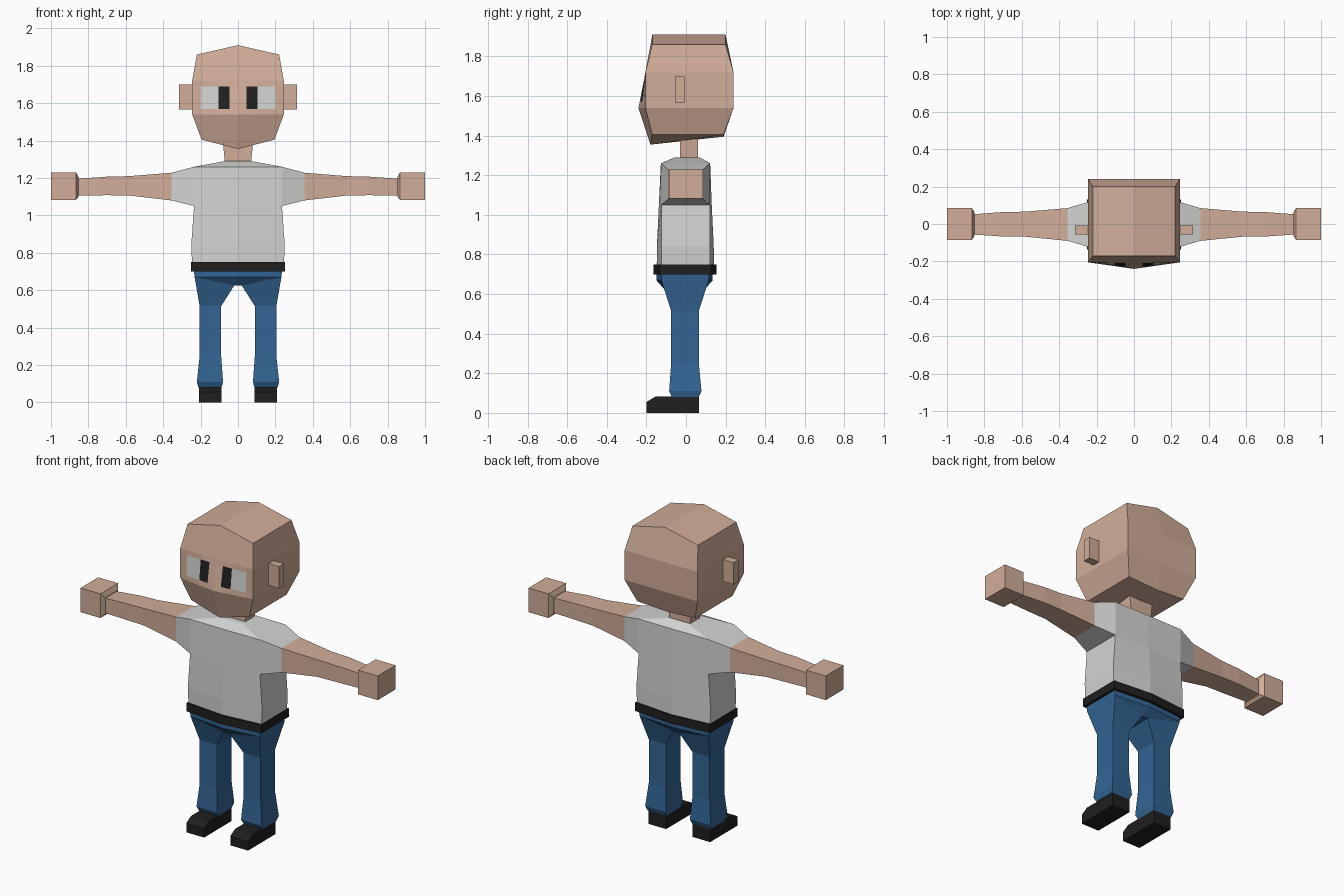
import bpy, bmesh
from mathutils import Matrix

if "Cube" in bpy.data.objects:
    bpy.data.objects.remove(bpy.data.objects["Cube"])


def material(name, color):
    m = bpy.data.materials.new(name)
    m.diffuse_color = (*color, 1)
    m.use_nodes = True
    m.node_tree.nodes["Principled BSDF"].inputs["Base Color"].default_value = m.diffuse_color
    return m


SKIN = material("skin", (0.64, 0.42, 0.32))
SHIRT = material("light_grey", (0.65, 0.65, 0.64))
JEANS = material("denim_blue", (0.033, 0.13, 0.295))
BLACK = material("black", (0.014, 0.014, 0.014))


def loft(bm, rings, closed=True, caps=True):
    """Skin rings of points; open rings end on the mirror plane."""
    rows = [[bm.verts.new(p) for p in r] for r in rings]
    n = len(rows[0])
    for a, b in zip(rows, rows[1:]):
        for i in range(n if closed else n - 1):
            j = (i + 1) % n
            bm.faces.new((a[i], a[j], b[j], b[i]))
    if caps:
        bm.faces.new(rows[0])
        bm.faces.new(rows[-1])
    return rows


def finish(name, bm, mats):
    """Mirror the right half to the left and make the object."""
    bmesh.ops.remove_doubles(bm, verts=bm.verts[:], dist=0.0005)
    geom = bm.verts[:] + bm.edges[:] + bm.faces[:]
    bmesh.ops.mirror(bm, geom=geom, matrix=Matrix(), axis='X', merge_dist=0.0005)
    bmesh.ops.recalc_face_normals(bm, faces=bm.faces[:])
    me = bpy.data.meshes.new(name)
    bm.to_mesh(me)
    bm.free()
    for m in mats:
        me.materials.append(m)
    ob = bpy.data.objects.new(name, me)
    bpy.context.collection.objects.link(ob)
    return ob


def half(z, w, yfc, yf, yb, ybc, zfc=None, zbc=None):
    """Half ring: front centre, front corner, back corner, back centre."""
    return [(0, yfc, z if zfc is None else zfc), (w, yf, z),
            (w, yb, z), (0, ybc, z if zbc is None else zbc)]


def rect_z(z, x0, x1, y0, y1):
    return [(x0, y0, z), (x1, y0, z), (x1, y1, z), (x0, y1, z)]


def rect_x(x, y0, y1, z0, z1):
    return [(x, y0, z0), (x, y1, z0), (x, y1, z1), (x, y0, z1)]


# Head, with eyes cut into the front faces
bm = bmesh.new()
loft(bm, [half(1.405, 0.195, -0.18, -0.17, 0.19, 0.19, 1.355, 1.395),
          half(1.54, 0.245, -0.24, -0.205, 0.24, 0.24),
          half(1.72, 0.245, -0.205, -0.205, 0.24, 0.24),
          half(1.86, 0.22, -0.17, -0.17, 0.20, 0.20, 1.91, 1.91)], closed=False)


def in_face_band(f):
    c = f.calc_center_median()
    return c.y < -0.19 and 1.54 < c.z < 1.72


cuts = [((x, 0, 0), (1, 0, 0)) for x in (0.045, 0.105, 0.20)]
cuts += [((0, 0, z), (0, 0, 1)) for z in (1.57, 1.69)]
for co, no in cuts:
    fs = [f for f in bm.faces if in_face_band(f)]
    es = {e for f in fs for e in f.edges}
    vs = {v for f in fs for v in f.verts}
    bmesh.ops.bisect_plane(bm, geom=list(vs) + list(es) + fs, plane_co=co, plane_no=no)
for f in bm.faces:
    c = f.calc_center_median()
    if in_face_band(f) and 1.57 < c.z < 1.69:
        if 0.045 < c.x < 0.105:
            f.material_index = 2
        elif 0.105 < c.x < 0.20:
            f.material_index = 1
finish("head", bm, [SKIN, SHIRT, BLACK])

# Ears
bm = bmesh.new()
loft(bm, [rect_x(0.235, -0.055, -0.008, 1.567, 1.70),
          rect_x(0.315, -0.055, -0.008, 1.567, 1.70)])
finish("ears", bm, [SKIN])

# Neck
bm = bmesh.new()
loft(bm, [half(1.28, 0.07, -0.03, -0.03, 0.06, 0.06),
          half(1.385, 0.08, -0.03, -0.03, 0.06, 0.06)], closed=False)
finish("neck", bm, [SKIN])

# Shirt: body with a sleeve growing from the open side
bm = bmesh.new()
low = [half(0.73, 0.245, -0.148, -0.125, 0.12, 0.142),
       half(0.84, 0.25, -0.147, -0.125, 0.12, 0.14),
       half(1.05, 0.235, -0.137, -0.125, 0.12, 0.13)]
high = [half(1.26, 0.235, -0.127, -0.125, 0.12, 0.122),
        half(1.29, 0.07, -0.06, -0.06, 0.07, 0.07)]
rows = loft(bm, low + high, closed=False)
pit, top = rows[2], rows[3]
bm.faces.remove(next(f for f in bm.faces
                     if {pit[1], pit[2], top[1], top[2]} == set(f.verts)))
loft(bm, [rect_x(0.235, -0.125, 0.12, 1.05, 1.26),
          rect_x(0.355, -0.09, 0.085, 1.08, 1.228)], caps=False)
finish("shirt", bm, [SHIRT])

# Arms
bm = bmesh.new()
loft(bm, [rect_x(0.355, -0.09, 0.085, 1.08, 1.228),
          rect_x(0.58, -0.068, 0.066, 1.106, 1.21),
          rect_x(0.70, -0.067, 0.064, 1.108, 1.207),
          rect_x(0.86, -0.056, 0.052, 1.106, 1.196)])
finish("arms", bm, [SKIN])

# Hands
bm = bmesh.new()
loft(bm, [rect_x(0.852, -0.062, 0.062, 1.10, 1.205),
          rect_x(0.866, -0.085, 0.085, 1.083, 1.23),
          rect_x(1.0, -0.085, 0.085, 1.083, 1.23)])
finish("hands", bm, [SKIN])

# Belt
bm = bmesh.new()
loft(bm, [half(z, 0.252, -0.165, -0.135, 0.13, 0.153) for z in (0.70, 0.75)],
     closed=False)
finish("belt", bm, [BLACK])

# Trousers: hips, crotch and legs
bm = bmesh.new()
hips = loft(bm, [half(0.72, 0.238, -0.15, -0.125, 0.115, 0.135),
                 half(0.67, 0.232, -0.15, -0.125, 0.115, 0.135)],
            closed=False, caps=False)
legs = loft(bm, [rect_z(0.515, 0.09, 0.205, -0.075, 0.065),
                 rect_z(0.25, 0.09, 0.205, -0.075, 0.065),
                 rect_z(0.11, 0.08, 0.22, -0.085, 0.078),
                 rect_z(0.08, 0.088, 0.212, -0.07, 0.065)], caps=False)
bm.faces.new(hips[0])
bm.faces.new(legs[-1])
cf, sf, sb, cb = hips[1]
inf, outf, outb, inb = legs[0]
kf0, kf, kb, kb0 = [bm.verts.new(p) for p in
                    ((0, -0.11, 0.625), (0.02, -0.11, 0.625),
                     (0.02, 0.095, 0.625), (0, 0.095, 0.625))]
for face in ((cf, sf, kf), (cf, kf, kf0), (sf, outf, inf, kf),
             (cb, kb, sb), (cb, kb0, kb), (sb, kb, inb, outb),
             (sf, sb, outb, outf), (kf, inf, inb, kb), (kf0, kf, kb, kb0)):
    bm.faces.new(face)
finish("trousers", bm, [JEANS])

# Shoes with a sloped toe
bm = bmesh.new()
side = [(-0.20, 0), (0.065, 0), (0.065, 0.082), (-0.155, 0.082), (-0.20, 0.055)]
loft(bm, [[(x, y, z) for y, z in side] for x in (0.088, 0.208)])
finish("shoes", bm, [BLACK])
